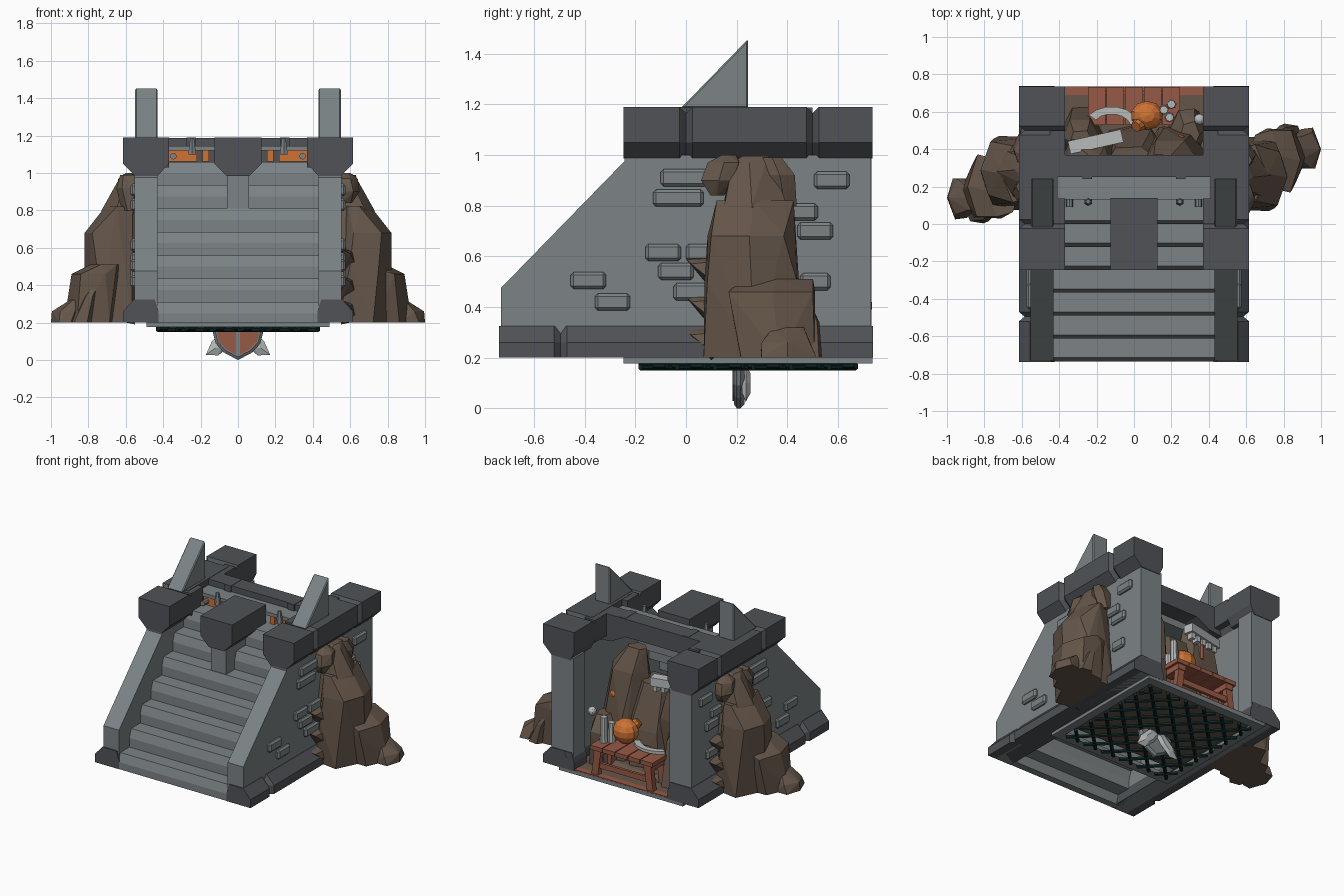
import bpy, bmesh, math, random
from mathutils import Vector, Matrix

if "Cube" in bpy.data.objects:
    bpy.data.objects.remove(bpy.data.objects["Cube"])

def material(name, c):
    m = bpy.data.materials.new(name)
    m.diffuse_color = (*c, 1)
    m.use_nodes = True
    m.node_tree.nodes["Principled BSDF"].inputs["Base Color"].default_value = m.diffuse_color
    return m

STONE = material("grey stone", (0.2, 0.228, 0.238))
DARK = material("dark stone", (0.08, 0.086, 0.096))
ROCK = material("brown rock", (0.13, 0.093, 0.068))
WOOD = material("red wood", (0.31, 0.1, 0.062))
ORANGE = material("orange", (0.62, 0.17, 0.035))
GRATE = material("dark green iron", (0.005, 0.02, 0.02))
SILVER = material("silver", (0.48, 0.5, 0.5))

def finish(name, bm, mat):
    bmesh.ops.recalc_face_normals(bm, faces=bm.faces)
    me = bpy.data.meshes.new(name)
    bm.to_mesh(me)
    bm.free()
    me.materials.append(mat)
    ob = bpy.data.objects.new(name, me)
    bpy.context.collection.objects.link(ob)
    return ob

def hull(name, pts, mat):
    bm = bmesh.new()
    for p in pts:
        bm.verts.new(p)
    r = bmesh.ops.convex_hull(bm, input=bm.verts)
    junk = {v for v in r["geom_interior"] + r["geom_unused"] if isinstance(v, bmesh.types.BMVert)}
    bmesh.ops.delete(bm, geom=list(junk), context='VERTS')
    bmesh.ops.dissolve_limit(bm, angle_limit=0.02, verts=bm.verts, edges=bm.edges)
    return finish(name, bm, mat)

def box(name, x, y, z, mat, bevel=0, rot=0):
    ob = hull(name, [(a, b, c) for a in x for b in y for c in z], mat)
    if bevel:
        m = ob.modifiers.new("bevel", 'BEVEL')
        m.width, m.segments = bevel, 1
    if rot:
        c = Vector((sum(x) / 2, sum(y) / 2, 0))
        ob.data.transform(Matrix.Translation(c) @ Matrix.Rotation(rot, 4, 'Z') @ Matrix.Translation(-c))
    return ob

def prism(name, pts, axis, a, b, mat):
    """Extrude a 2D outline along x (outline y,z), y (x,z) or z (x,y)."""
    put = {'x': lambda p, d: (d, *p), 'y': lambda p, d: (p[0], d, p[1]), 'z': lambda p, d: (*p, d)}[axis]
    bm = bmesh.new()
    f = bm.faces.new([bm.verts.new(put(p, a)) for p in pts])
    g = bmesh.ops.extrude_face_region(bm, geom=[f])["geom"]
    bmesh.ops.translate(bm, vec=put((0, 0), b - a), verts=[v for v in g if isinstance(v, bmesh.types.BMVert)])
    return finish(name, bm, mat)

def rod(name, a, b, r1, r2, mat, sides=6):
    a, b = Vector(a), Vector(b)
    bm = bmesh.new()
    m = Matrix.Translation((a + b) / 2) @ (b - a).to_track_quat('Z', 'Y').to_matrix().to_4x4()
    bmesh.ops.create_cone(bm, cap_ends=True, segments=sides, radius1=r1, radius2=r2, depth=(b - a).length, matrix=m)
    return finish(name, bm, mat)

def ball(name, c, s, mat):
    bm = bmesh.new()
    bmesh.ops.create_uvsphere(bm, u_segments=10, v_segments=7, radius=1,
                              matrix=Matrix.Translation(c) @ Matrix.Diagonal((*s, 1)))
    return finish(name, bm, mat)

def rock(name, levels, seed, flip=False):
    """Faceted boulder from jittered rings (z, cx, cy, rx, ry)."""
    rnd = random.Random(seed)
    pts = []
    for z, cx, cy, rx, ry in levels:
        for i in range(6):
            t = i * math.pi / 3 + rnd.uniform(-.25, .25) * (i % 3 > 0)
            k = rnd.uniform(.95, 1.12) if i % 3 else 1
            x, y = cx + rx * k * math.cos(t), cy + ry * k * math.sin(t)
            pts.append((-x, .54 - y, z) if flip else (x, y, z))
    return hull(name, pts, ROCK)

# stairs: thin stepped shell with slanted noses
steps = [(-.735, .2)]
for i in range(7):
    y, z = -.735 + .1225 * i, .31 + .125 * i
    steps += [(y, z - .06), (y + .02, z)]
    if i < 6:
        steps.append((y + .1225, z))
steps.append((.25, 1.06))
under = [(y + .05, max(z - .05, .2)) for y, z in reversed(steps[1:-1])]
prism("stairs", steps + [(.25, 1.01)] + under + [(-.685, .2)], 'x', -.44, .44, STONE)

bricks = [(-.0, .91, .2), (-.03, .83, .2), (-.09, .615, .14), (.07, .615, .14), (-.04, .54, .14), (.03, .46, .16),
          (-.385, .505, .14), (-.29, .42, .14), (.575, .9, .14), (.46, .775, .12), (.51, .7, .14), (.51, .5, .12)]

def cap(name, s, x0, y0, y1, c0, c1, inner):
    """Dark parapet block: sloped underside, chamfered groove ends."""
    pts = []
    for z, ox, ix in ((.985, .55, x0 + inner), (1.05, .615, x0), (1.165, .615, x0)):
        pts += [(s * ix, y0, z), (s * ix, y1, z), (s * (ox - .03), y0, z), (s * (ox - .03), y1, z),
                (s * ox, y0 + c0, z), (s * ox, y1 - c1, z)]
    pts += [(s * x, y, 1.19) for x in (x0, .615) for y in (y0 + c0, y1 - c1)]
    hull(name, pts, DARK)

for s, side in ((1, "right"), (-1, "left")):
    # side wall, back post, triangular fin
    prism(side + "_wall", [(-.73, .2), (.73, .2), (.73, 1), (-.243, 1), (-.243, .975), (-.73, .475)],
          'x', s * .43, s * .553, STONE)
    box(side + "_back_post", (s * .38, s * .5), (.6, .731), (.2, 1.0), STONE)
    fin = prism(side + "_fin", [(-.02, 1.185), (.245, 1.185), (.245, 1.457)], 'x', s * .43, s * .55, STONE)
    fin.modifiers.new("bevel", 'BEVEL').width = .006
    fin.modifiers["bevel"].segments = 1
    # parapet blocks separated by grooves
    cap(side + "_front_parapet", s, .37, -.247, 0, 0, .025, .06)
    cap(side + "_middle_parapet", s, .41, 0, .5, .025, .025, .02)
    cap(side + "_back_parapet", s, .37, .5, .735, .025, 0, .03)
    for y in ((0, .135), (.36, .5)):
        box(side + "_parapet_step", (s * .37, s * .45), y, (1.03, 1.188), DARK)
    # plinth in two pieces with a groove between, and a foot for the back post
    for y0, y1, c0, c1, ix in ((-.737, -.495, 0, .025, .425), (-.495, .737, .025, 0, .425), (.59, .736, 0, 0, .37)):
        pts = []
        for z, ox, i in ((.2, .615, ix), (.26, .615, ix), (.325, .556, ix + .02)):
            pts += [(s * i, y0, z), (s * i, y1, z), (s * (ox - .03), y0, z), (s * (ox - .03), y1, z),
                    (s * ox, y0 + c0, z), (s * ox, y1 - c1, z)]
        hull(side + "_plinth", pts, DARK)
    # raised bricks
    for y, z, w in bricks:
        box(side + "_brick", (s * .53, s * .575), (y - w / 2, y + w / 2), (z - .034, z + .034), STONE, .012)
    # boulders against the wall
    flip = s < 0
    rock(side + "_tall_rock", [(.2, .66, .27, .16, .22), (.5, .67, .26, .15, .19), (.68, .67, .25, .15, .17),
                               (.82, .62, .27, .09, .16)], 3, flip)
    rock(side + "_peak_rock", [(.6, .62, .27, .16, .17), (.8, .6, .26, .13, .14), (.97, .585, .25, .05, .07),
                               (.995, .58, .27, .03, .06)], 6, flip)
    rock(side + "_crown_rock", [(.84, .58, .12, .03, .03), (.9, .59, .13, .06, .07), (.97, .58, .15, .06, .07),
                                (1.0, .57, .17, .03, .03)], 5, flip)
    rock(side + "_crown_rock_back", [(.8, .58, .39, .04, .05), (.92, .59, .37, .06, .07), (.99, .58, .34, .05, .05)], 8, flip)
    rock(side + "_low_rock", [(.2, .78, .37, .15, .17), (.46, .77, .34, .12, .18), (.51, .7, .36, .09, .15)], 9, flip)
    rock(side + "_foot_rock", [(.2, .92, .4, .08, .12), (.26, .92, .4, .075, .1), (.32, .86, .4, .04, .07)], 12, flip)
    rock(side + "_corner_rock", [(.2, .83, .46, .07, .085), (.34, .79, .47, .04, .06), (.42, .75, .47, .015, .02)], 4, flip)
    for i, z in enumerate((.27, .4, .55)):
        hull(side + "_shard", [((-1 if flip else 1) * x, .54 - y if flip else y, z + h) for x, y, h in
             ((.55, .1, -.08), (.64, .12, -.06), (.56, 0, .04), (.6, .02, .02), (.62, .12, .03), (.55, .1, .05))], ROCK)
    # orange plate, hook and stud tucked under the lintel ledge
    box(side + "_orange_plate", (s * .22, s * .37), (.14, .18), (1.062, 1.122), ORANGE)
    box(side + "_orange_tab", (s * .155, s * .19), (.14, .18), (1.062, 1.122), ORANGE)
    rod(side + "_hook", (s * .245, .12, 1.1), (s * .245, .12, 1.185), .024, .012, STONE)
    rod(side + "_stud", (s * .345, .09, 1.09), (s * .345, .145, 1.09), .018, .018, STONE, 8)

# centre block on its pillar
hull("centre_block", [(x * a, y, z) for x, z in ((.06, .985), (.125, 1.05), (.125, 1.19))
                      for a in (-1, 1) for y in (-.245, .14)], DARK)
box("centre_pillar", (-.06, .06), (-.22, 0), (.8, 1.0), STONE)

# lintel behind the stair head
box("lintel_ledge", (-.43, .43), (.13, .25), (1.12, 1.145), STONE)
prism("lintel", [(-.43, 1.188), (-.43, .99), (-.33, 1.0), (-.22, 1.06), (.22, 1.06), (.33, 1.0), (.43, .99), (.43, 1.188)],
      'y', .25, .37, DARK)
for x in (-.25, .25):
    box("lintel_band", (x - .025, x + .025), (.24, .365), (1.07, 1.19), DARK)

# floor frame and diagonal grate
for n, x, y in (("front", (-.49, .49), (-.247, -.18)), ("back", (-.49, .49), (.67, .735)),
                ("left", (-.49, -.43), (-.18, .67)), ("right", (.43, .49), (-.18, .67))):
    box(n + "_floor_frame", x, y, (.178, .205), STONE)
for d in (1, -1):
    for k in range(-5, 6):
        c = k * .15
        lo, hi = max(-.43, -.425 - c), min(.43, .425 - c)
        rod("grate_bar", (d * lo, .245 + lo + c, .166 + d * .003), (d * hi, .245 + hi + c, .166 + d * .003), .013, .013, GRATE)
box("floor_board", (-.37, .37), (.69, .734), (.2, .212), WOOD)

# shield hanging below the grate with crossed blades behind it
edge = [(-.1, .175), (.1, .175), (.135, .15), (.12, .09), (.075, .04), (0, 0), (-.075, .04), (-.12, .09), (-.135, .15)]
hull("shield_rim", [(x * k, y, .16 + (z - .16) * k) for k, y in ((.9, .19), (1, .2), (1, .215), (.9, .23)) for x, z in edge]
     + [(0, .21, 0)], STONE)
for s in (1, -1):
    prism("shield_panel", [(s * .012, .165), (s * .09, .165), (s * .112, .145), (s * .1, .095), (s * .06, .056), (s * .012, .03)],
          'y', .184, .2, WOOD)
    mid = [(-.03, .175), (.06, .175), (.14, .1), (.172, .028), (.105, .025), (.03, .09)]
    hull("blade", [(s * x, .236, z) for x, z in mid] + [(s * (.07 + (x - .07) * .5), y, .1 + (z - .1) * .5)
                                                      for x, z in mid for y in (.22, .255)], SILVER)

# rocks inside the chamber
rock("cave_floor", [(.205, 0, .27, .43, .36), (.25, 0, .25, .4, .32)], 21)
box("cave_floor_slab", (-.42, .42), (-.1, .69), (.198, .21), ROCK)
rock("cave_wall_left", [(.2, -.2, .3, .2, .18), (.6, -.22, .34, .17, .14), (.85, -.24, .34, .12, .09), (.96, -.2, .33, .06, .04)], 22)
rock("cave_wall_right", [(.2, .2, .3, .2, .22), (.5, .22, .36, .18, .15), (.85, .2, .34, .14, .11), (1.0, .15, .33, .07, .05)], 23)
rock("cave_wall_middle", [(.2, 0, .36, .2, .2), (.5, .02, .36, .18, .15), (.8, .0, .32, .15, .1)], 24)
rock("cave_ledge_left", [(.2, -.28, .48, .12, .14), (.5, -.28, .46, .1, .11), (.6, -.28, .44, .06, .07)], 25)
rock("cave_ledge_right", [(.2, .28, .5, .11, .13), (.45, .29, .5, .1, .11), (.55, .3, .48, .05, .07)], 26)

# table
for i in range(5):
    x = -.25 + i * .1
    box("table_plank", (x + .003, x + .097), (.53, .733), (.39, .42), WOOD)
for x in (-.2, .2):
    box("table_beam", (x - .03, x + .03), (.54, .725), (.35, .39), WOOD)
    for y in (.56, .7):
        hull("table_leg", [(x * k + a, y + b, z) for k, z in ((1.1, .2), (1, .36)) for a in (-.025, .025) for b in (-.02, .02)], WOOD)
box("table_brace", (-.2, .2), (.69, .71), (.26, .3), WOOD)

# objects on the table and walls
ball("pot", (.07, .58, .51), (.09, .08, .085), ORANGE)
rod("pot_mouth", (.035, .54, .54), (.01, .52, .57), .04, .03, ORANGE, 8)
arc = [(-.12 + r * math.cos(t), .5 + r * .8 * math.sin(t)) for r, sgn in ((.16, 1), (.11, -1))
       for t in [math.radians(20 + 20 * i) for i in range(7)][::sgn]]
prism("curved_blade", arc, 'z', .425, .445, SILVER)
for x, y, h in ((.16, .61, .56), (.2, .64, .6), (.19, .57, .53)):
    rod("candle", (x, y, .42), (x, y, h), .026, .022, SILVER, 8)
box("hanging_blade", (-.35, -.06), (.405, .475), (.84, .9), SILVER, 0, .22)
for i in range(5):
    box("blade_tooth", (-.33 + i * .055, -.3 + i * .055), (.395 + i * .012, .44 + i * .012), (.8, .85), SILVER)
rod("blade_handle", (-.2, .44, .7), (-.2, .44, .85), .015, .015, WOOD)
ball("flask", (.25, .45, .68), (.028, .028, .035), ORANGE)
ball("skull", (.35, .56, .57), (.03, .03, .03), SILVER)
